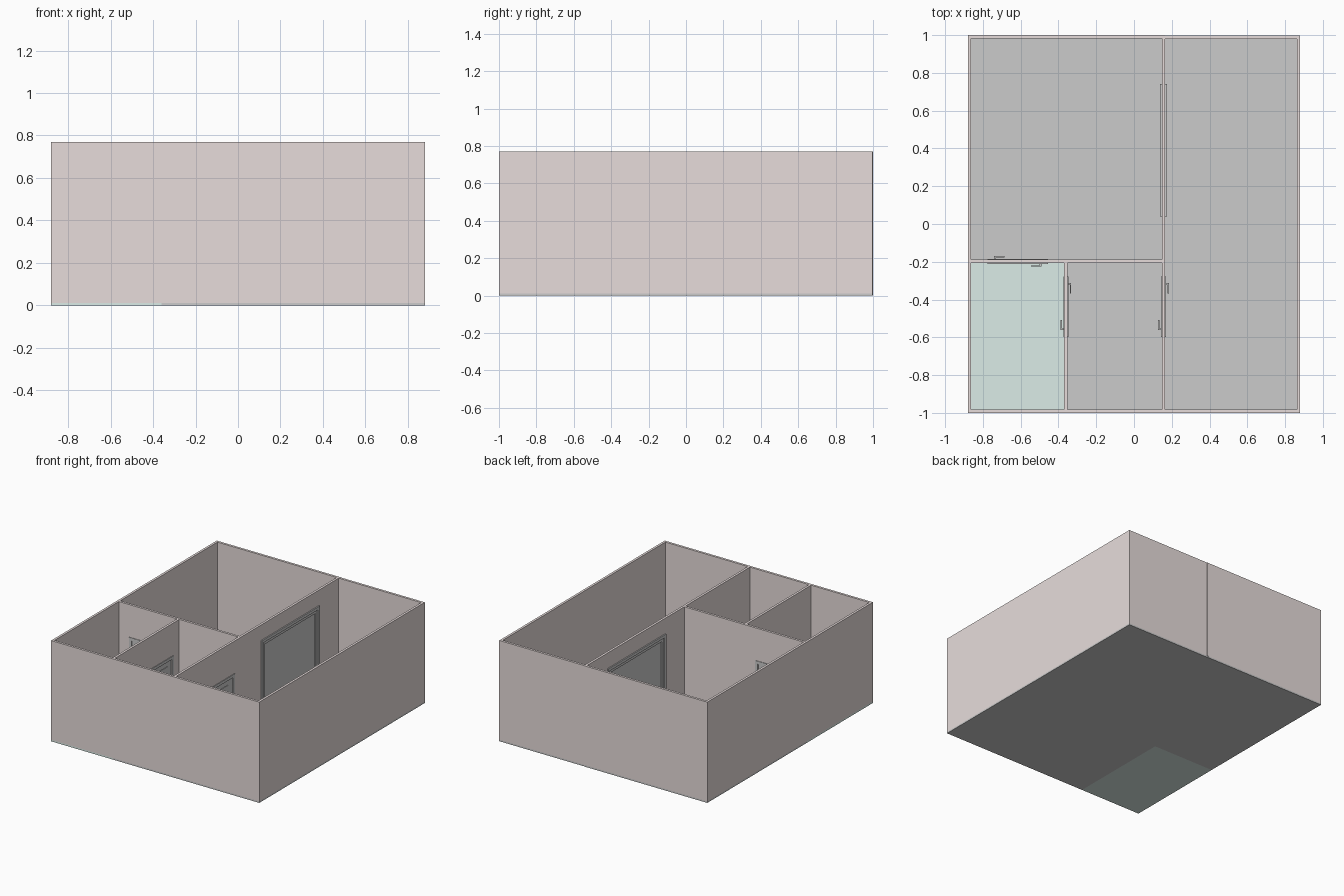
import bpy, bmesh
from math import pi
from mathutils import Matrix, Vector

if "Cube" in bpy.data.objects:
    bpy.data.objects.remove(bpy.data.objects["Cube"])

H, F, T = 0.77, 0.012, 0.018      # wall top, floor thickness, wall thickness
X, Y = 0.88, 1.0                  # outer half sizes
PX, PY, QX = 0.156, -0.198, -0.361  # partition centre lines


def material(name, rgb):
    m = bpy.data.materials.new(name)
    m.diffuse_color = (*rgb, 1)
    m.use_nodes = True
    m.node_tree.nodes["Principled BSDF"].inputs["Base Color"].default_value = m.diffuse_color
    return m


PINK = material("wall_paint", (0.80, 0.72, 0.71))
TEAL = material("bath_tile", (0.71, 0.84, 0.80))


def boxes(name, items, mat=None, matrix=Matrix()):
    """One object from boxes given as (x0, x1, y0, y1, z0, z1)."""
    bm = bmesh.new()
    for x0, x1, y0, y1, z0, z1 in items:
        c = Vector((x0 + x1, y0 + y1, z0 + z1)) / 2
        m = Matrix.Translation(c) @ Matrix.Diagonal((x1 - x0, y1 - y0, z1 - z0, 1))
        bmesh.ops.create_cube(bm, size=1, matrix=m)
    me = bpy.data.meshes.new(name)
    bm.to_mesh(me)
    bm.free()
    ob = bpy.data.objects.new(name, me)
    ob.matrix_world = matrix
    bpy.context.collection.objects.link(ob)
    if mat:
        me.materials.append(mat)
    return ob


def wall(name, along, centre, a, b, openings=()):
    """Straight wall along x or y, split round (start, end, top) openings."""
    spans, pos = [], a
    for s, e, top in openings:
        spans += [(pos, s, F), (s, e, top)]
        pos = e
    spans.append((pos, b, F))
    c0, c1 = centre - T / 2, centre + T / 2
    if along == 'x':
        items = [(s, e, c0, c1, z, H) for s, e, z in spans]
    else:
        items = [(c0, c1, s, e, z, H) for s, e, z in spans]
    boxes(name, items, PINK)


def frame(w, h, d, t, y=0.0):
    """Three-sided door casing: width, height, half depth, border."""
    return [(-w / 2, -w / 2 + t, y - d, y + d, 0, h),
            (w / 2 - t, w / 2, y - d, y + d, 0, h),
            (-w / 2 + t, w / 2 - t, y - d, y + d, h - t, h)]


def door(name, x, y, angle):
    m = Matrix.Translation((x, y, F)) @ Matrix.Rotation(angle, 4, 'Z')
    boxes(name + "_casing", frame(0.32, 0.51, 0.013, 0.022), None, m)
    boxes(name + "_leaf", [(-0.138, 0.138, -0.006, 0.006, 0, 0.488)], None, m)
    # raised panels and lever handle, repeated on the other face by half a turn
    for i in range(2):
        r = m @ Matrix.Rotation(pi * i, 4, 'Z')
        boxes(f"{name}_panels_{i}", [(-0.09, 0.09, -0.010, -0.005, 0.04, 0.21),
                                     (-0.09, 0.09, -0.010, -0.005, 0.28, 0.45)], None, r)
        boxes(f"{name}_handle_{i}", [(0.108, 0.132, -0.012, -0.005, 0.215, 0.275),
                                     (0.115, 0.125, -0.024, -0.011, 0.24, 0.25),
                                     (0.07, 0.125, -0.028, -0.021, 0.24, 0.25)], None, r)


# Floors
boxes("main_floor", [(-X, PX, PY, Y, 0, F), (QX, PX, -Y, PY, 0, F)])
boxes("side_room_floor", [(PX, X, -Y, Y - 0.002, 0, F)])
boxes("bath_floor", [(-X, QX, -Y, PY, 0, F)], TEAL)

# Outer walls, with the back wall in two slightly offset lengths
i = T / 2
wall("left_wall", 'y', -X + i, -Y, Y)
wall("right_wall", 'y', X - i, -Y, Y - 0.002)
wall("front_wall", 'x', -Y + i, -X + T, X - T)
wall("back_wall", 'x', Y - i, -X + T, PX + i)
wall("back_wall_side_room", 'x', Y - i - 0.002, PX + i, X - T)

# Partitions with door openings
D, DT = 0.138, F + 0.488
BX, BY, GY = -0.615, -0.437, 0.39   # door centres along their walls
wall("long_partition", 'y', PX, -Y + T, Y - T,
     [(BY - D, BY + D, DT), (GY - 0.33, GY + 0.33, 0.63)])
wall("cross_partition", 'x', PY, -X + T, PX - i, [(BX - D, BX + D, DT)])
wall("bath_partition", 'y', QX, -Y + T, PY - i, [(BY - D, BY + D, DT)])

# Hinged doors
door("bath_door", BX, PY, 0)
door("bath_side_door", QX, BY, pi / 2)
door("side_room_door", PX, BY, pi / 2)

# Wide sliding door: stepped casing, sill and pane
m = Matrix.Translation((PX, GY, F)) @ Matrix.Rotation(pi / 2, 4, 'Z')
boxes("wide_door_casing", frame(0.70, 0.64, 0.018, 0.022), None, m)
boxes("wide_door_inner_frame", frame(0.656, 0.618, 0.011, 0.022)
      + [(-0.306, 0.306, -0.011, 0.011, 0, 0.022)], None, m)
boxes("wide_door_pane", [(-0.306, 0.306, -0.004, 0.004, 0.022, 0.596)], None, m)
